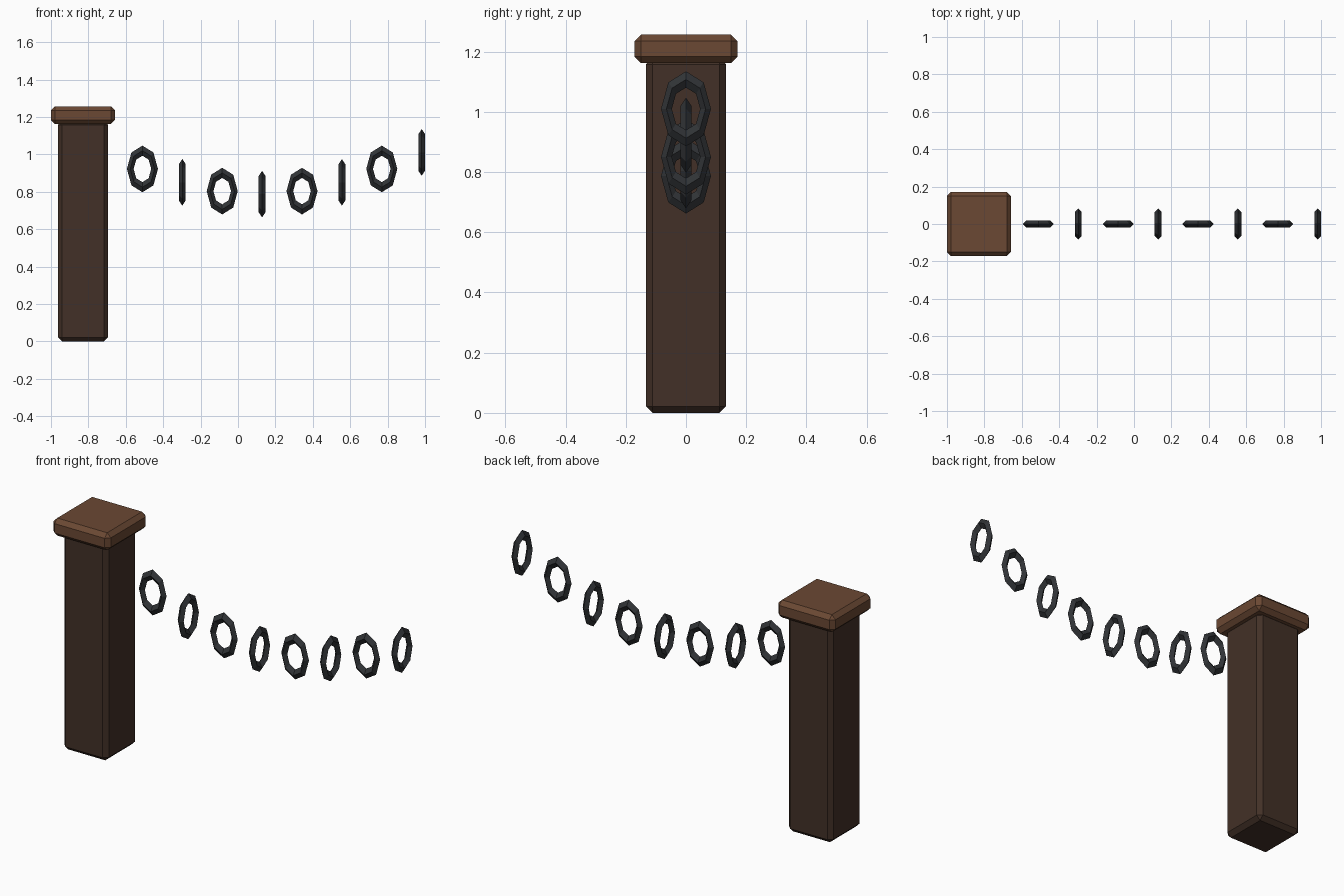
import bpy, math
from mathutils import Matrix

if "Cube" in bpy.data.objects:
    bpy.data.objects.remove(bpy.data.objects["Cube"])


def material(name, rgb):
    m = bpy.data.materials.new(name)
    m.diffuse_color = (*rgb, 1)
    m.use_nodes = True
    m.node_tree.nodes["Principled BSDF"].inputs["Base Color"].default_value = m.diffuse_color
    return m


DARK_WOOD = material("dark_wood", (0.055, 0.030, 0.020))
CAP_WOOD = material("cap_wood", (0.145, 0.065, 0.033))
IRON = material("iron", (0.030, 0.033, 0.037))


def block(name, x, width, z0, z1, bevel, mat):
    """Square block with a single-segment chamfer on all edges."""
    bpy.ops.mesh.primitive_cube_add(size=1, location=(x, 0, (z0 + z1) / 2))
    ob = bpy.context.object
    ob.name = name
    ob.data.transform(Matrix.Diagonal((width, width, z1 - z0, 1)))
    mod = ob.modifiers.new("chamfer", 'BEVEL')
    mod.width, mod.segments = bevel, 1
    ob.data.materials.append(mat)


def link(i, x, z):
    """Low-poly oval ring, turned a quarter on every second link."""
    bpy.ops.mesh.primitive_torus_add(major_segments=8, minor_segments=4,
                                     major_radius=0.065, minor_radius=0.018)
    ob = bpy.context.object
    ob.name = f"chain_link_{i + 1}"
    ob.data.transform(Matrix.Rotation(math.pi / 2, 4, 'X'))
    ob.data.transform(Matrix.Diagonal((1, 1, 1.5, 1)))
    if i % 2:
        ob.data.transform(Matrix.Rotation(math.pi / 2, 4, 'Z'))
    ob.location = (x, 0, z)
    ob.data.materials.append(IRON)


# Post and its cap
block("post", -0.829, 0.267, 0, 1.18, 0.022, DARK_WOOD)
block("post_cap", -0.829, 0.343, 1.162, 1.257, 0.022, CAP_WOOD)

# Sagging chain
for i in range(8):
    sag = 0.27 * math.cos(math.pi * (i - 3) / 9)
    link(i, -0.511 + 0.2133 * i, 1.057 - sag)
